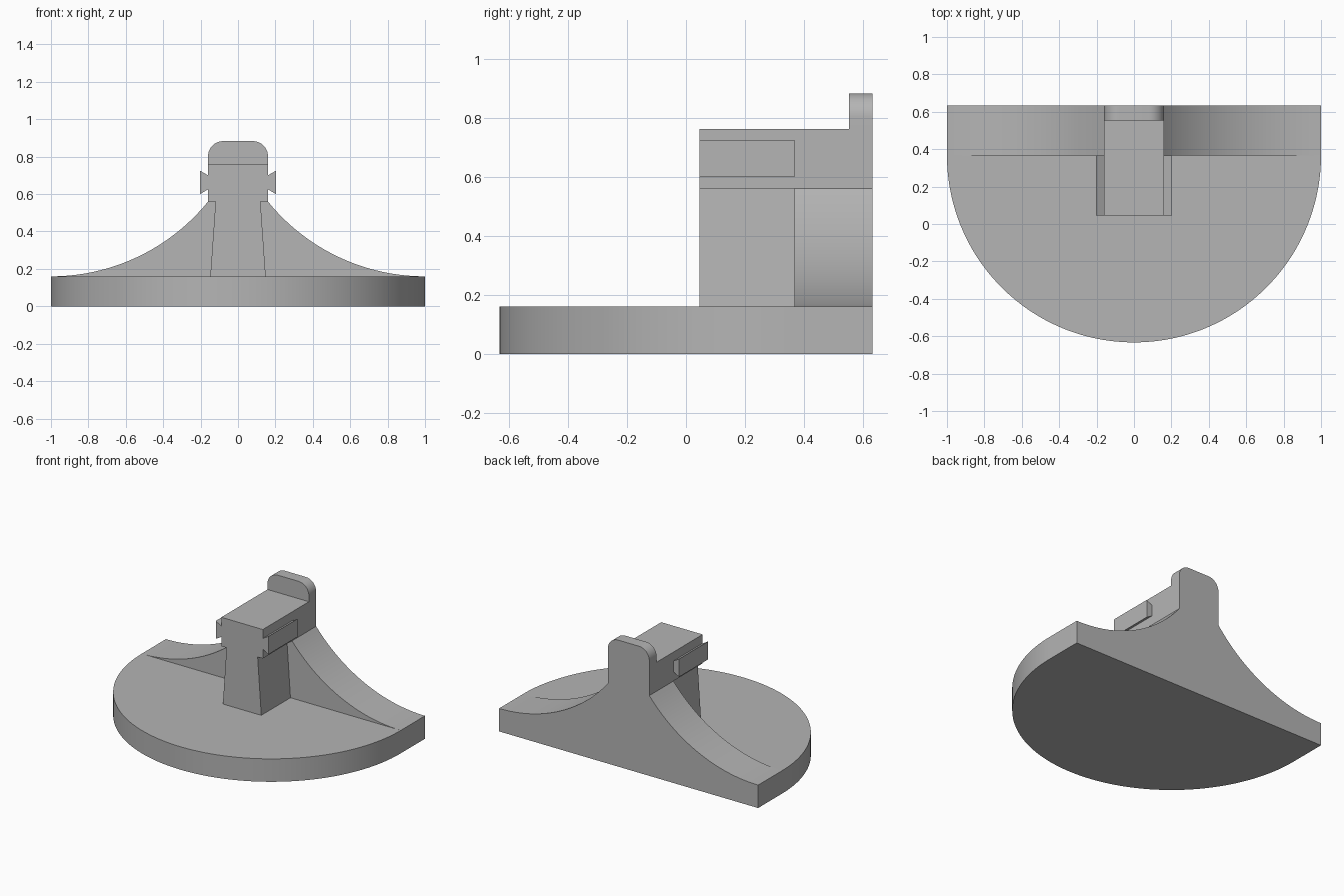
import bpy, bmesh
from math import sin, cos, pi, radians, asin

cube = bpy.data.objects.get("Cube")
if cube:
    bpy.data.objects.remove(cube, do_unlink=True)

grey = bpy.data.materials.new("plain grey")
grey.use_nodes = True
colour = (0.46, 0.46, 0.46, 1)
grey.diffuse_color = colour
grey.node_tree.nodes["Principled BSDF"].inputs["Base Color"].default_value = colour


def arc(cx, cy, r, start, end, steps):
    """Points along a circular arc, angles in radians."""
    angles = [start + (end - start) * i / steps for i in range(steps + 1)]
    return [(cx + r * cos(a), cy + r * sin(a)) for a in angles]


def mirrored(half):
    """Close a right-hand outline with its reflection in x."""
    return half + [(-x, v) for x, v in reversed(half)]


def extrude(name, outline, low, high, axis):
    """Prism from an outline, pushed along y or z."""
    bm = bmesh.new()
    place = (lambda u, v: (u, low, v)) if axis == "y" else (lambda u, v: (u, v, low))
    face = bm.faces.new([bm.verts.new(place(u, v)) for u, v in outline])
    moved = bmesh.ops.extrude_face_region(bm, geom=[face])["geom"]
    depth = high - low
    bmesh.ops.translate(bm, verts=[g for g in moved if isinstance(g, bmesh.types.BMVert)],
                        vec=(0, depth, 0) if axis == "y" else (0, 0, depth))
    bmesh.ops.recalc_face_normals(bm, faces=bm.faces)
    mesh = bpy.data.meshes.new(name)
    bm.to_mesh(mesh)
    bm.free()
    mesh.materials.append(grey)
    obj = bpy.data.objects.new(name, mesh)
    bpy.context.collection.objects.link(obj)
    bpy.ops.object.select_all(action="DESELECT")
    obj.select_set(True)
    bpy.context.view_layer.objects.active = obj
    bpy.ops.object.shade_smooth_by_angle(angle=radians(30))
    return obj


BACK, MIDDLE, FRONT = 0.633, 0.367, 0.045
BASE_TOP, NECK, DECK, STOP_TOP = 0.16, 0.56, 0.762, 0.883
HALF = 0.16

# Half-round base with short straight sides
extrude("base", [(1, BACK)] + arc(0, MIDDLE, 1, 0, -pi, 96) + [(-1, BACK)],
        0, BASE_TOP, "z")

# Rear buttress sweeping up in a concave arc on both sides
run, rise = 1 - HALF, NECK - BASE_TOP
radius = (run ** 2 + rise ** 2) / (2 * rise)
sweep = arc(1, BASE_TOP + radius, radius, -pi / 2, -pi / 2 - asin(run / radius), 32)
extrude("buttress", mirrored(sweep + [(HALF, DECK)]), MIDDLE, BACK, "y")

# Tapered column with a wider head and flared side rails
column = [(0.148, BASE_TOP), (0.12, NECK), (HALF, NECK), (HALF, 0.625),
          (0.203, 0.6), (0.203, 0.725), (HALF, 0.7), (HALF, DECK)]
extrude("column_and_rails", mirrored(column), FRONT, MIDDLE, "y")

# Rounded end stop
corner = 0.08
stop = [(HALF, DECK)] + arc(HALF - corner, STOP_TOP - corner, corner, 0, pi / 2, 12)
extrude("end_stop", mirrored(stop), 0.553, BACK, "y")
